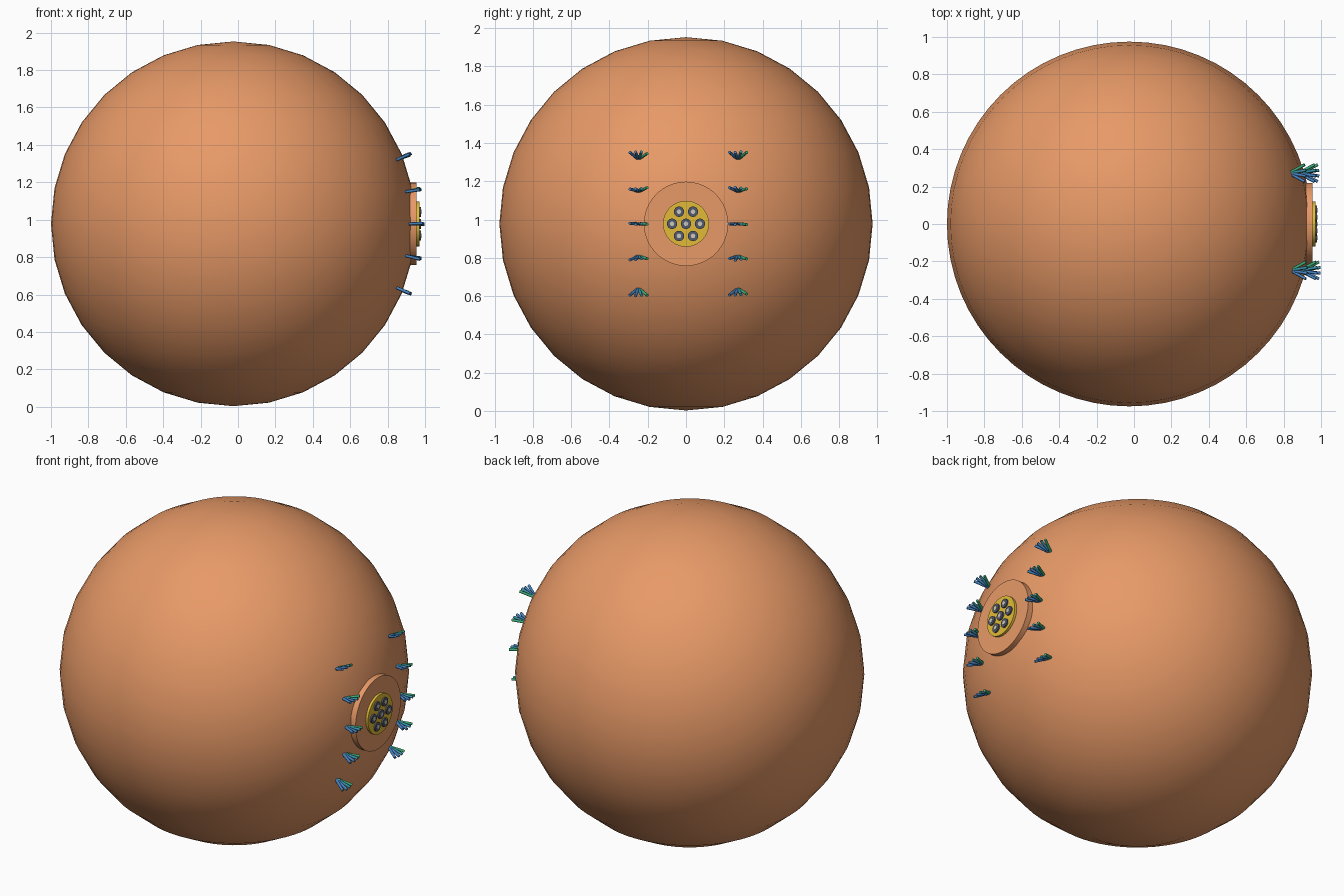
import bpy
import math
import random
from mathutils import Vector

random.seed(4)
cube = bpy.data.objects.get("Cube")
if cube:
    bpy.data.objects.remove(cube, do_unlink=True)

RADIUS = 0.975
CENTRE = Vector((-0.025, 0, RADIUS + 0.003))


def material(name, rgb):
    mat = bpy.data.materials.new(name)
    mat.use_nodes = True
    mat.diffuse_color = (*rgb, 1)
    mat.node_tree.nodes["Principled BSDF"].inputs["Base Color"].default_value = (*rgb, 1)
    return mat


CLAY = material("terracotta", (0.80, 0.32, 0.135))
GOLD = material("gold", (0.76, 0.50, 0.04))
SLATE = material("dark slate", (0.085, 0.10, 0.15))
PALE = material("pale grey", (0.60, 0.58, 0.52))
BLUE = material("blue", (0.06, 0.22, 0.52))
TEAL = material("teal", (0.04, 0.30, 0.40))
GREEN = material("green", (0.05, 0.42, 0.20))


def finish(name, mat):
    obj = bpy.context.object
    obj.name = name
    obj.data.materials.append(mat)
    bpy.ops.object.shade_smooth_by_angle(angle=math.radians(50))
    return obj


def rod(name, start, end, radius, mat, sides):
    """Cylinder running between two points."""
    axis = end - start
    bpy.ops.mesh.primitive_cylinder_add(
        vertices=sides, radius=radius, depth=axis.length, location=(start + end) / 2,
        rotation=axis.to_track_quat("Z", "Y").to_euler())
    return finish(name, mat)


def disc(name, x0, x1, radius, mat, y=0, z=0, sides=64):
    """Round plate facing +x, offset from the ball's axis."""
    return rod(name, Vector((x0, y, CENTRE.z + z)), Vector((x1, y, CENTRE.z + z)),
               radius, mat, sides)


# Ball body
bpy.ops.mesh.primitive_uv_sphere_add(segments=64, ring_count=16, radius=RADIUS, location=CENTRE)
finish("ball_body", CLAY)

# Stepped port on the side
disc("port_flange", 0.90, 0.955, 0.22, CLAY)
disc("port_plate", 0.94, 0.97, 0.12, GOLD)

# Contacts: one in the middle, six around it
spots = [(0, 0)] + [(0.073 * math.cos(math.radians(60 * i)), 0.073 * math.sin(math.radians(60 * i)))
                    for i in range(6)]
for i, (y, z) in enumerate(spots):
    disc(f"contact_ring_{i}", 0.96, 0.979, 0.027, SLATE, y, z, 24)
    disc(f"contact_core_{i}", 0.965, 0.981, 0.012, PALE, y, z, 16)

# Two columns of splayed wire tufts beside the port
for side, label in ((-1, "right"), (1, "left")):
    for row in range(-2, 3):
        y, z = side * 0.26 + 0.012, row * 0.172
        out = Vector((math.sqrt(RADIUS ** 2 - y * y - z * z), 0, z))
        root = CENTRE + Vector((out.x, y, z))
        out.normalize()
        for k, mat in enumerate((BLUE, BLUE, TEAL, GREEN)):
            spread = math.radians((k - 1.5) * 18)
            along = out * math.cos(spread) + Vector((0, math.sin(spread), 0))
            along.z += random.uniform(-0.06, 0.06)
            base = root + Vector((0, (k - 1.5) * 0.006, 0))
            rod(f"wire_{label}_{row + 2}_{k}", base - along * 0.01, base + along * 0.08,
                0.008, mat, 8)
